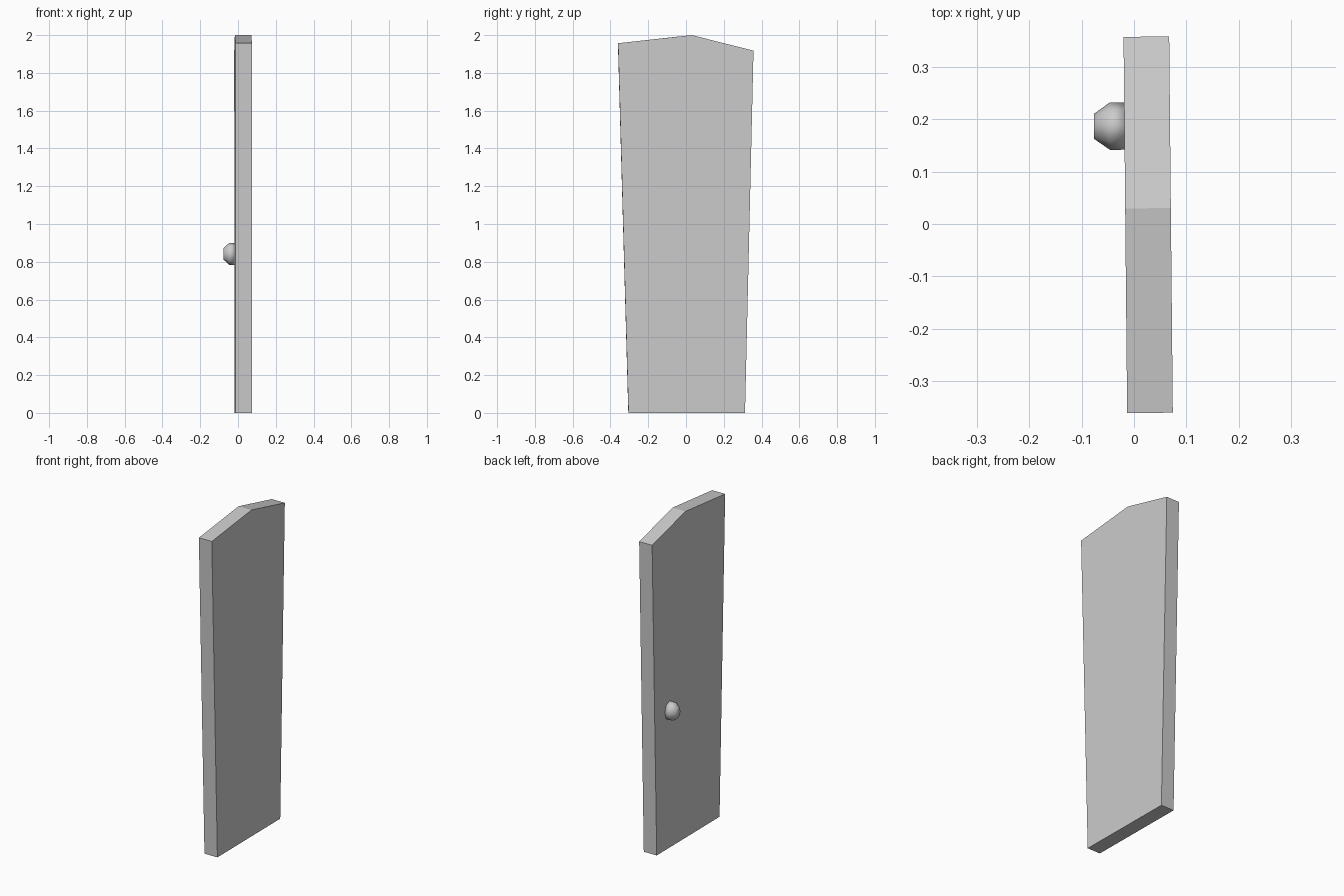
import bpy, bmesh, math
from mathutils import Matrix

default = bpy.data.objects.get("Cube")
if default:
    bpy.data.objects.remove(default, do_unlink=True)

# One plain grey for the whole door
grey = bpy.data.materials.new("light_grey")
grey.use_nodes = True
color = (0.6, 0.6, 0.6, 1)
grey.diffuse_color = color
grey.node_tree.nodes["Principled BSDF"].inputs["Base Color"].default_value = color


def add_part(name, bm, matrix):
    bmesh.ops.recalc_face_normals(bm, faces=bm.faces)
    bmesh.ops.transform(bm, matrix=matrix, verts=bm.verts)
    mesh = bpy.data.meshes.new(name)
    bm.to_mesh(mesh)
    bm.free()
    mesh.materials.append(grey)
    obj = bpy.data.objects.new(name, mesh)
    bpy.context.collection.objects.link(obj)
    return obj


# The door hangs very slightly ajar
swing = Matrix.Translation((0.027, 0, 0)) @ Matrix.Rotation(math.radians(0.55), 4, "Z")

# Door panel: tapered outline with a peaked top, given thickness
thickness = 0.087
outline = [(-0.305, 0), (0.312, 0), (0.357, 1.918), (0.03, 2.0), (-0.36, 1.957)]
bm = bmesh.new()
panel = bm.faces.new([bm.verts.new((-thickness / 2, y, z)) for y, z in outline])
side = bmesh.ops.extrude_face_region(bm, geom=[panel])["geom"]
bmesh.ops.translate(bm, vec=(thickness, 0, 0),
                    verts=[v for v in side if isinstance(v, bmesh.types.BMVert)])
add_part("door_panel", bm, swing)

# Knob: oval eight-sided rings stepping in to a small flat cap
bm = bmesh.new()
rings = []
for depth, scale in [(0, 1), (-0.028, 1), (-0.058, 0.53)]:
    ring = []
    for i in range(8):
        a = math.tau * i / 8
        ring.append(bm.verts.new((depth, 0.045 * scale * math.cos(a),
                                  0.058 * scale * math.sin(a))))
    rings.append(ring)
for lower, upper in zip(rings, rings[1:]):
    for i in range(8):
        j = (i + 1) % 8
        bm.faces.new((lower[i], lower[j], upper[j], upper[i]))
bm.faces.new(rings[0])
bm.faces.new(rings[-1])
knob = add_part("door_knob", bm,
                swing @ Matrix.Translation((-thickness / 2, 0.187, 0.842)))
for poly in knob.data.polygons:
    poly.use_smooth = True
